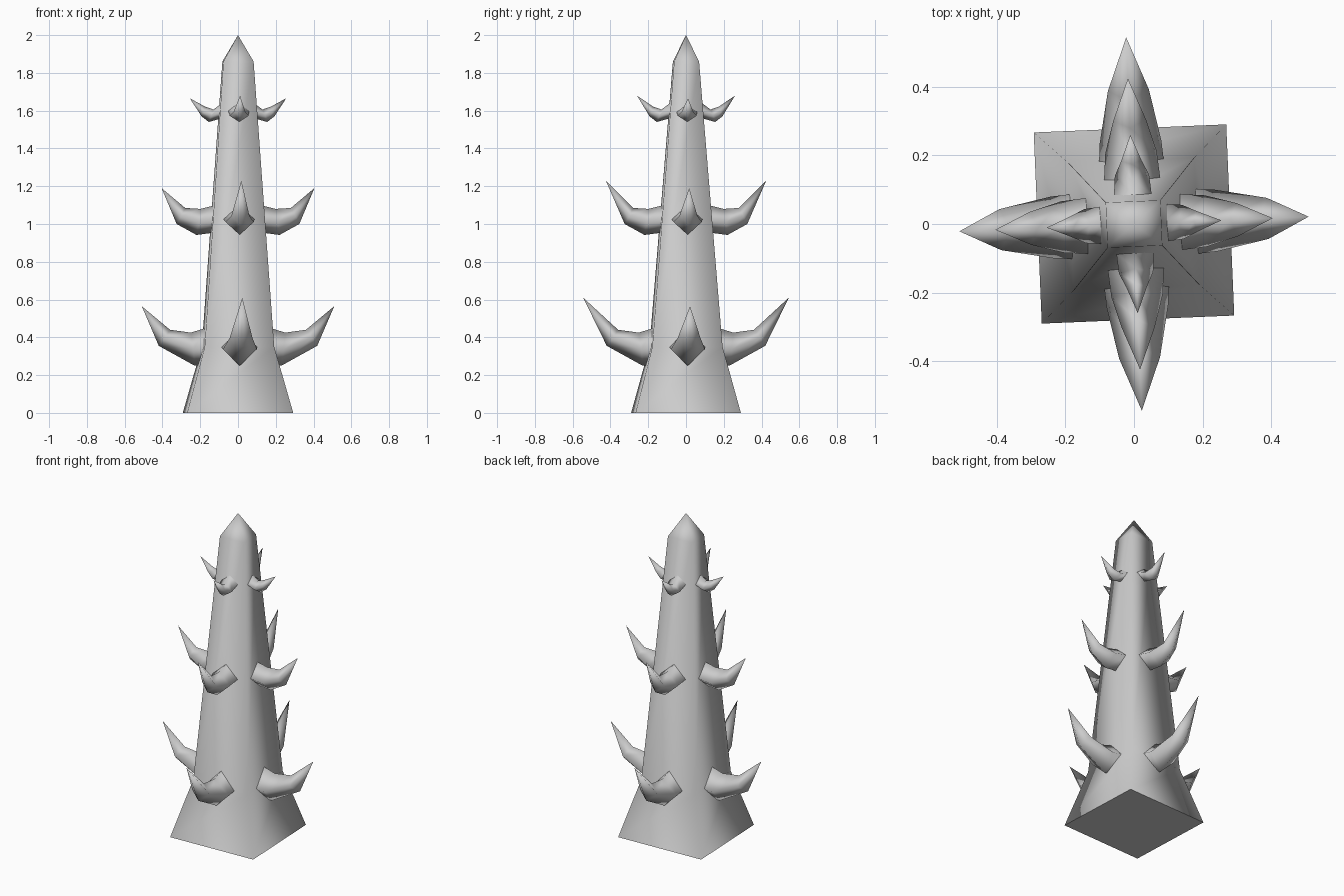
import bpy
import bmesh
from math import radians
from mathutils import Matrix, Vector

if "Cube" in bpy.data.objects:
    bpy.data.objects.remove(bpy.data.objects["Cube"])

TWIST = radians(2.4)

stone = bpy.data.materials.new("grey_stone")
stone.use_nodes = True
stone.diffuse_color = (0.6, 0.6, 0.6, 1)
stone.node_tree.nodes["Principled BSDF"].inputs["Base Color"].default_value = (0.6, 0.6, 0.6, 1)


def loft(name, rings, tip, turn):
    """Skin four-point rings to a pointed tip, with a flat sharp-edged root."""
    bm = bmesh.new()
    loops = [[bm.verts.new(p) for p in ring] for ring in rings]
    point = bm.verts.new(tip)
    root = bm.faces.new(loops[0])
    for i in range(4):
        j = (i + 1) % 4
        for low, high in zip(loops, loops[1:]):
            bm.faces.new((low[i], low[j], high[j], high[i]))
        bm.faces.new((loops[-1][i], loops[-1][j], point))
    bmesh.ops.recalc_face_normals(bm, faces=bm.faces)
    for face in bm.faces:
        face.smooth = face is not root
    for edge in root.edges:
        edge.smooth = False
    bm.transform(Matrix.Rotation(turn, 4, "Z"))
    mesh = bpy.data.meshes.new(name)
    bm.to_mesh(mesh)
    bm.free()
    mesh.materials.append(stone)
    obj = bpy.data.objects.new(name, mesh)
    bpy.context.collection.objects.link(obj)
    return obj


def square(hx, hy, z):
    return [Vector((sx * hx, sy * hy, z)) for sx, sy in ((-1, -1), (1, -1), (1, 1), (-1, 1))]


def diamond(top, bottom, width):
    """Upright diamond section from top and bottom (radius, height) points."""
    r, z = (top[0] + bottom[0]) / 2, (top[1] + bottom[1]) / 2
    return [(top[0], 0, top[1]), (r, width, z), (bottom[0], 0, bottom[1]), (r, -width, z)]


# Tapered tower with a flared foot and pyramid tip
loft("tower", [square(0.281, 0.279, 0), square(0.184, 0.186, 0.35), square(0.08, 0.066, 1.86)],
     (0, 0, 2), TWIST)

# Horn tiers: sections as (top, bottom, half width), then side and front tips
tiers = {
    "lower": ([((0.17, 0.45), (0.18, 0.25), 0.095),
               ((0.25, 0.425), (0.23, 0.25), 0.09),
               ((0.36, 0.44), (0.42, 0.355), 0.06)], (0.51, 0.565), (0.545, 0.61)),
    "middle": ([((0.12, 1.1), (0.12, 0.955), 0.083),
                ((0.2, 1.08), (0.22, 0.942), 0.075),
                ((0.28, 1.085), (0.325, 1.0), 0.048)], (0.405, 1.19), (0.425, 1.23)),
    "upper": ([((0.085, 1.64), (0.085, 1.56), 0.055),
               ((0.13, 1.606), (0.155, 1.54), 0.05),
               ((0.175, 1.622), (0.193, 1.57), 0.03)], (0.255, 1.665), (0.26, 1.68)),
}
for tier, (sections, side_tip, front_tip) in tiers.items():
    for k, side in enumerate(("left", "back", "right", "front")):
        r, z = front_tip if k % 2 else side_tip
        loft(f"{tier}_{side}_horn", [diamond(*s) for s in sections], (r, 0, z),
             TWIST + radians(90 * k))
